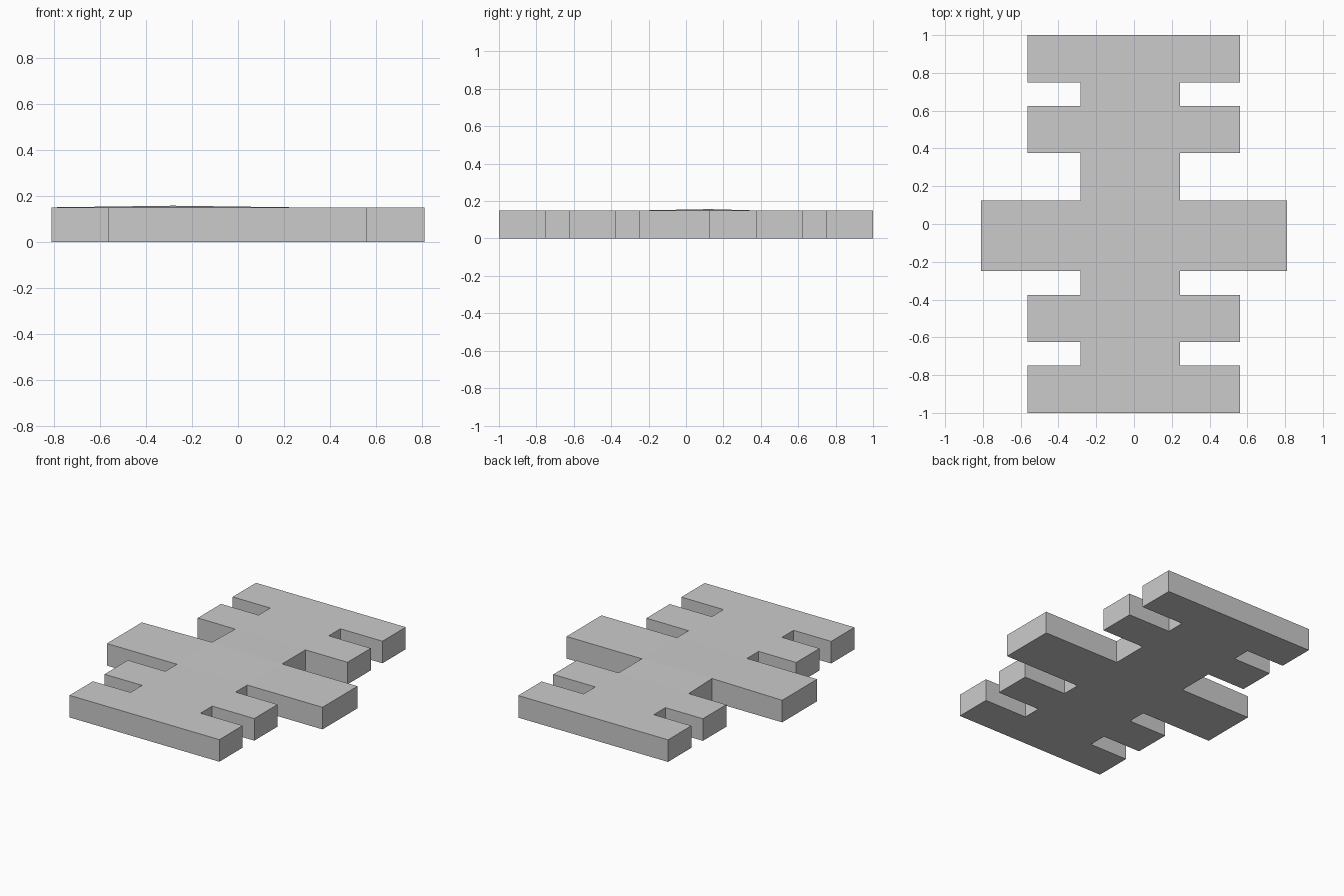
import bpy
import bmesh

cube = bpy.data.objects.get("Cube")
if cube:
    bpy.data.objects.remove(cube)

THICKNESS = 0.15
SPINE = (-0.283, 0.244)
SHORT = (-0.565, 0.56)
LONG = (-0.81, 0.81)

# Rows alternate between arms (with a reach) and bare spine (None)
levels = [-1, -0.75, -0.625, -0.375, -0.25, 0.125, 0.375, 0.625, 0.75, 1]
reaches = [SHORT, None, SHORT, None, LONG, None, SHORT, None, SHORT]

bm = bmesh.new()

# Flat plan: a spine quad per row, plus a quad each side where arms reach out
spine_edge = [[bm.verts.new((x, y, 0)) for x in SPINE] for y in levels]
for low, high, y0, y1, reach in zip(spine_edge, spine_edge[1:], levels, levels[1:], reaches):
    bm.faces.new((low[0], low[1], high[1], high[0]))
    if reach:
        for side, x in enumerate(reach):
            outer = [bm.verts.new((x, y, 0)) for y in (y0, y1)]
            bm.faces.new((low[side], outer[0], outer[1], high[side]))
bmesh.ops.recalc_face_normals(bm, faces=bm.faces)

# Thicken the plan into a slab
plan = bmesh.ops.extrude_face_region(bm, geom=bm.faces[:])
top = [v for v in plan["geom"] if isinstance(v, bmesh.types.BMVert)]
bmesh.ops.translate(bm, verts=top, vec=(0, 0, THICKNESS))

# Slightly lifted inner corner behind the right long arm
corner = min(top, key=lambda v: abs(v.co.x - SPINE[0]) + abs(v.co.y - levels[5]))
corner.co.z += 0.007
bmesh.ops.recalc_face_normals(bm, faces=bm.faces)

mesh = bpy.data.meshes.new("ribbed_slab")
bm.to_mesh(mesh)
bm.free()
slab = bpy.data.objects.new("ribbed_slab", mesh)
bpy.context.collection.objects.link(slab)
